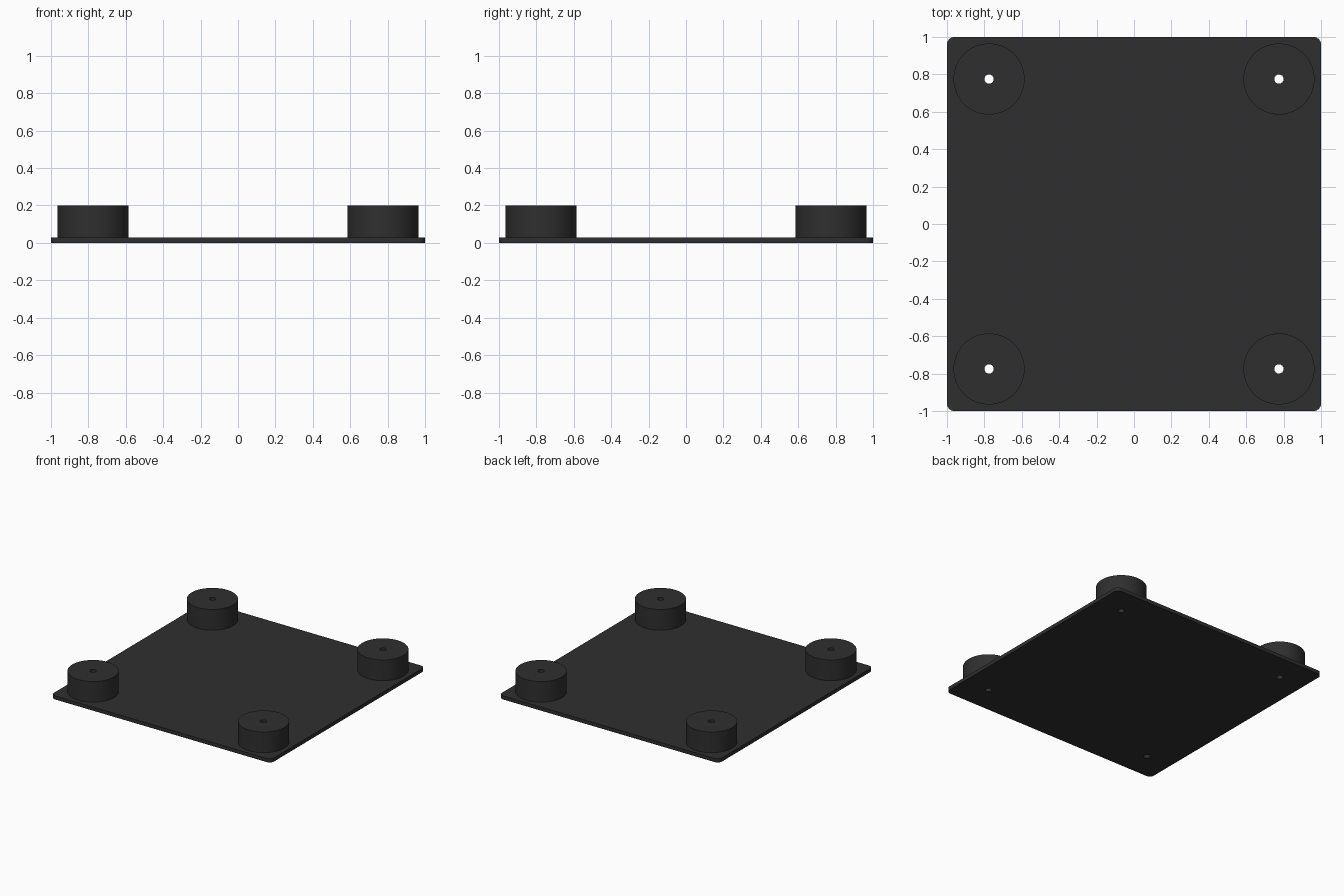
import bpy, bmesh, math
from mathutils import Vector

if "Cube" in bpy.data.objects:
    bpy.data.objects.remove(bpy.data.objects["Cube"])

PLATE_T, TOP, POST, POST_R, HOLE_R, CORNER_R = 0.03, 0.2, 0.775, 0.19, 0.025, 0.04

mat = bpy.data.materials.new("charcoal")
mat.diffuse_color = (0.028, 0.028, 0.028, 1)
mat.use_nodes = True
mat.node_tree.nodes["Principled BSDF"].inputs["Base Color"].default_value = mat.diffuse_color


def circle(cx, cy, r, n):
    return [(cx + r * math.cos(math.tau * i / n), cy + r * math.sin(math.tau * i / n))
            for i in range(n)]


def rounded_square(half, r, steps=8):
    pts = []
    for k, (sx, sy) in enumerate([(1, 1), (-1, 1), (-1, -1), (1, -1)]):
        for i in range(steps + 1):
            a = math.pi / 2 * (k + i / steps)
            pts.append((sx * (half - r) + r * math.cos(a), sy * (half - r) + r * math.sin(a)))
    return pts


def extrude_loops(name, loops, z0, z1):
    """Fill an outline with holes and extrude it from z0 to z1."""
    bm = bmesh.new()
    edges = []
    for loop in loops:
        vs = [bm.verts.new((x, y, z0)) for x, y in loop]
        edges += [bm.edges.new((vs[i - 1], vs[i])) for i in range(len(vs))]
    bmesh.ops.triangle_fill(bm, edges=edges, use_beauty=True, normal=Vector((0, 0, 1)))
    ext = bmesh.ops.extrude_face_region(bm, geom=bm.faces[:], use_keep_orig=True)
    moved = [g for g in ext["geom"] if isinstance(g, bmesh.types.BMVert)]
    bmesh.ops.translate(bm, verts=moved, vec=(0, 0, z1 - z0))
    bmesh.ops.recalc_face_normals(bm, faces=bm.faces[:])
    me = bpy.data.meshes.new(name)
    bm.to_mesh(me)
    bm.free()
    me.materials.append(mat)
    ob = bpy.data.objects.new(name, me)
    bpy.context.collection.objects.link(ob)
    bpy.ops.object.select_all(action='DESELECT')
    ob.select_set(True)
    bpy.context.view_layer.objects.active = ob
    bpy.ops.object.shade_smooth_by_angle(angle=math.radians(30))


corners = [(sx * POST, sy * POST) for sx in (-1, 1) for sy in (-1, 1)]

# Base plate with four screw holes
extrude_loops("base_plate",
              [rounded_square(1, CORNER_R)] + [circle(x, y, HOLE_R, 24) for x, y in corners],
              0, PLATE_T)

# Round feet, each with a hole through the middle
for (x, y), label in zip(corners, ("front_left", "back_left", "front_right", "back_right")):
    extrude_loops("foot_" + label, [circle(x, y, POST_R, 64), circle(x, y, HOLE_R, 24)],
                  PLATE_T, TOP)
